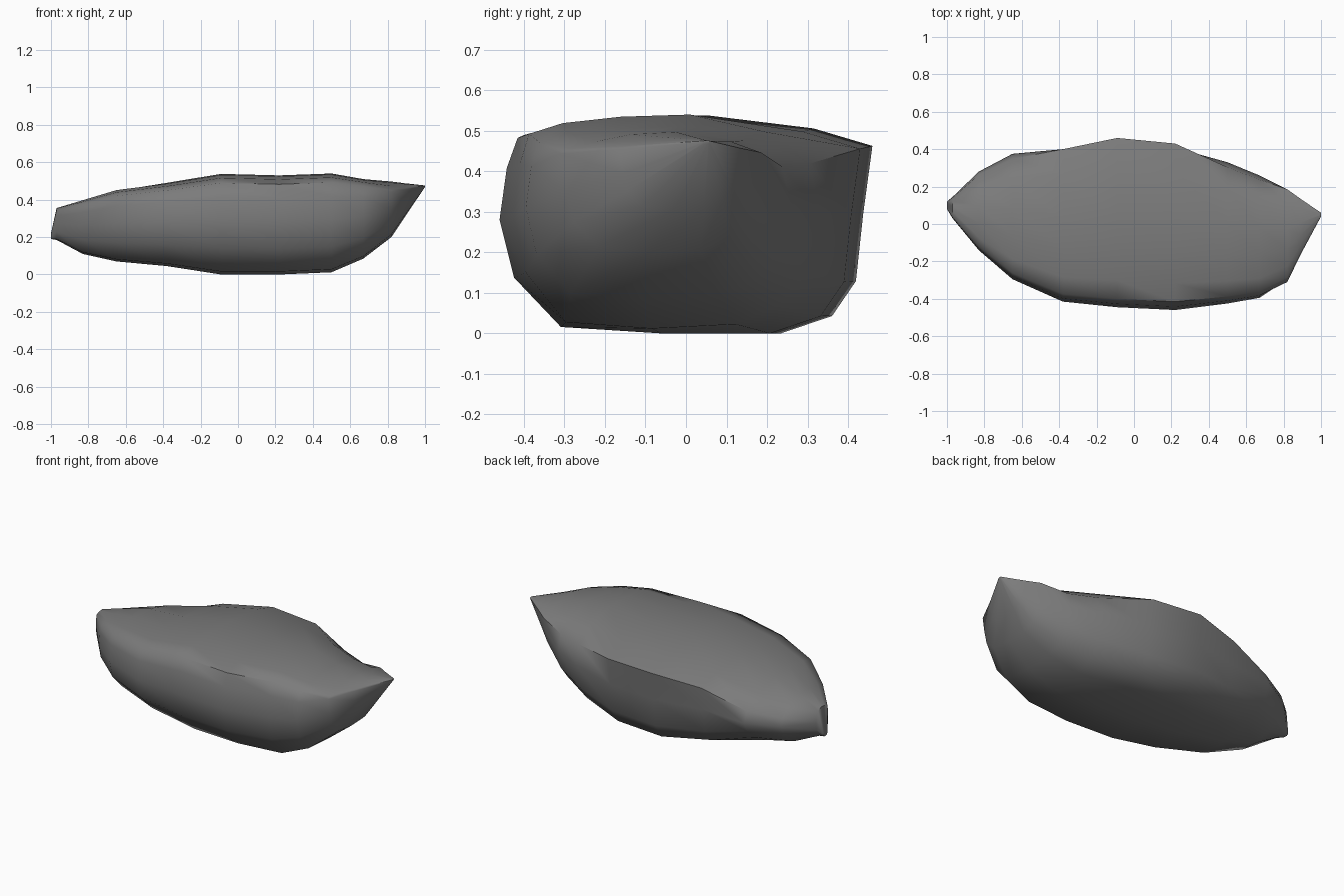
import bpy, bmesh, math

# Blocky cross-sections: across (-1 front, 1 back), height (0 to 1)
FRONT = [(-1.0, 0.53), (-0.92, 0.26), (-0.66, 0.03), (-0.1, 0.0)]
FRONT_TOP = [(-0.3, 0.99), (-0.68, 0.96), (-0.9, 0.91), (-0.96, 0.77)]
TAPER = FRONT + [(0.4, 0.08), (0.7, 0.22), (0.9, 0.38), (1.0, 0.54),
                 (0.92, 0.70), (0.6, 0.87), (0.12, 0.98)] + FRONT_TOP
ROUND = FRONT + [(0.45, 0.02), (0.74, 0.11), (0.92, 0.28), (1.0, 0.55),
                 (0.93, 0.77), (0.64, 0.92), (0.15, 1.0)] + FRONT_TOP
LEDGE = FRONT + [(0.5, 0.0), (0.78, 0.08), (0.91, 0.24), (0.95, 0.55),
                 (1.0, 0.86), (0.68, 0.94), (0.1, 1.0)] + FRONT_TOP
LIP = [(-0.94, 0.5), (-0.87, 0.25), (-0.62, 0.05), (-0.1, 0.0),
       (0.4, 0.02), (0.7, 0.12), (0.86, 0.3), (0.94, 0.55),
       (1.0, 0.83), (0.7, 0.92), (0.15, 1.0),
       (-0.3, 0.98), (-0.65, 0.92), (-0.9, 0.86), (-1.0, 0.82)]

# Stations along the rock: section, x, y min, y max, z min, z max
STATIONS = [
    (ROUND, -1.00, 0.08, 0.12, 0.19, 0.22),
    (ROUND, -0.97, 0.03, 0.145, 0.185, 0.355),
    (TAPER, -0.83, -0.14, 0.28, 0.11, 0.40),
    (TAPER, -0.65, -0.295, 0.375, 0.07, 0.455),
    (LEDGE, -0.38, -0.415, 0.40, 0.045, 0.49),
    (LEDGE, -0.09, -0.445, 0.46, 0.00, 0.538),
    (LEDGE, 0.22, -0.46, 0.43, 0.00, 0.53),
    (ROUND, 0.50, -0.425, 0.33, 0.012, 0.54),
    (ROUND, 0.67, -0.395, 0.26, 0.085, 0.51),
    (LIP, 0.82, -0.31, 0.185, 0.20, 0.497),
    (LIP, 0.89, -0.165, 0.135, 0.305, 0.488),
    (LIP, 1.00, 0.04, 0.06, 0.468, 0.476),
]

# Loft the rock body
bm = bmesh.new()
rings = []
for section, x, y0, y1, z0, z1 in STATIONS:
    mid, half = (y0 + y1) / 2, (y1 - y0) / 2
    rings.append([bm.verts.new((x, mid + u * half, z0 + v * (z1 - z0)))
                  for u, v in section])
n = len(ROUND)
for a, b in zip(rings, rings[1:]):
    for i in range(n):
        j = (i + 1) % n
        bm.faces.new((a[i], a[j], b[j], b[i]))
bm.faces.new(rings[0])
bm.faces.new(rings[-1])
bmesh.ops.recalc_face_normals(bm, faces=bm.faces)

mesh = bpy.data.meshes.new("rock")
bm.to_mesh(mesh)
bm.free()
rock = bpy.data.objects.new("rock", mesh)
bpy.context.collection.objects.link(rock)

# Single stone colour
stone = bpy.data.materials.new("stone grey")
stone.diffuse_color = (0.2, 0.2, 0.2, 1)
mesh.materials.append(stone)

# Smooth body, crisp ledge and lip
bpy.context.view_layer.objects.active = rock
rock.select_set(True)
bpy.ops.object.shade_smooth_by_angle(angle=math.radians(55))
